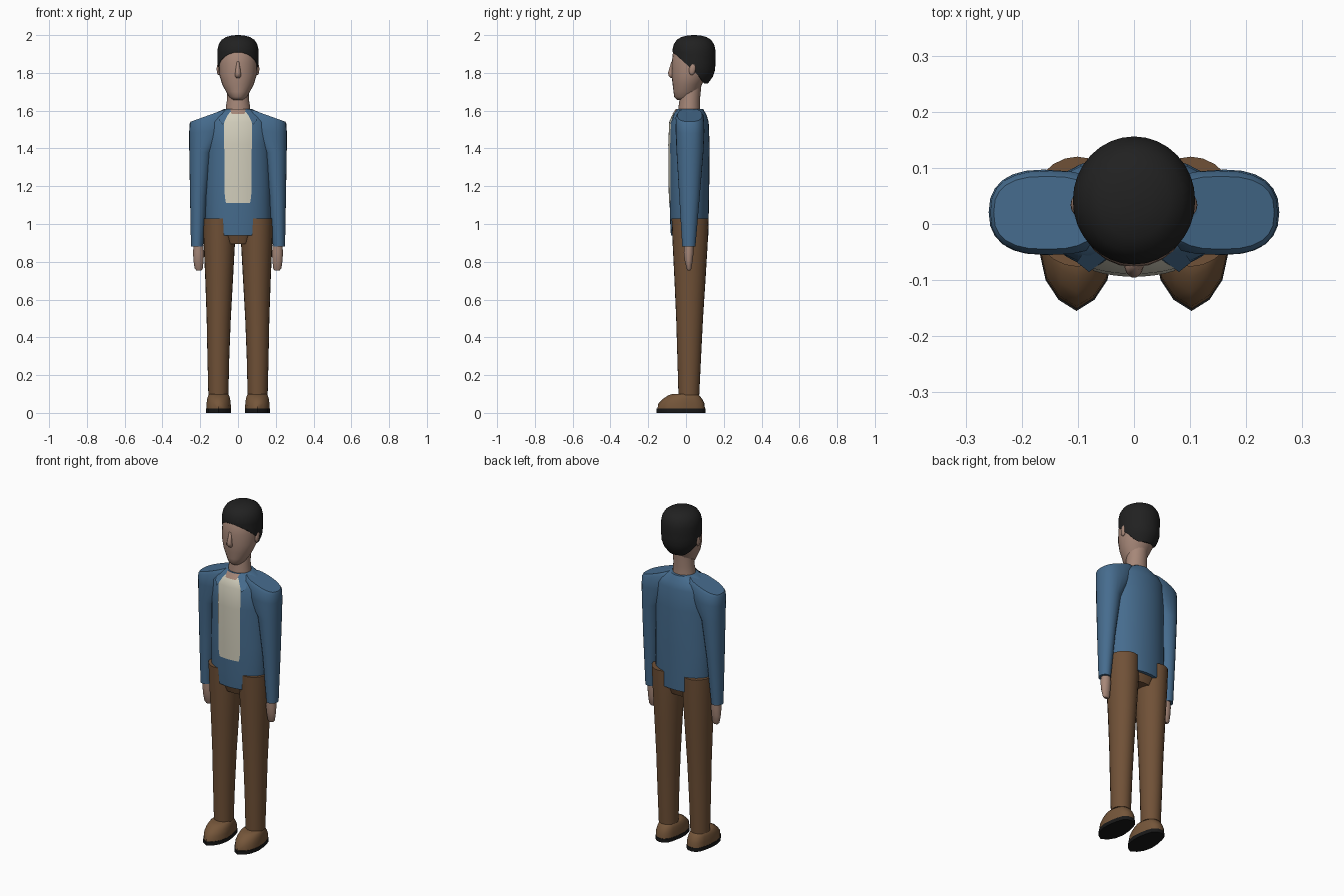
import bpy, bmesh, math

if "Cube" in bpy.data.objects:
    bpy.data.objects.remove(bpy.data.objects["Cube"])


def material(name, rgb):
    m = bpy.data.materials.new(name)
    lin = [((c / 255 + 0.055) / 1.055) ** 2.4 for c in rgb]
    m.diffuse_color = (*lin, 1)
    m.use_nodes = True
    m.node_tree.nodes["Principled BSDF"].inputs["Base Color"].default_value = m.diffuse_color
    return m


BLUE = material("jacket blue", (70, 108, 142))
BROWN = material("trouser brown", (112, 81, 55))
TAN = material("shoe brown", (117, 86, 58))
SKIN = material("skin", (166, 135, 120))
CREAM = material("shirt cream", (210, 206, 188))
HAIR = material("hair black", (33, 33, 33))
SOLE = material("sole black", (24, 24, 24))


def finish(name, bm, mat, angle=40):
    bmesh.ops.recalc_face_normals(bm, faces=bm.faces[:])
    me = bpy.data.meshes.new(name)
    bm.to_mesh(me)
    bm.free()
    me.materials.append(mat)
    ob = bpy.data.objects.new(name, me)
    bpy.context.collection.objects.link(ob)
    bpy.ops.object.select_all(action='DESELECT')
    ob.select_set(True)
    bpy.context.view_layer.objects.active = ob
    bpy.ops.object.shade_smooth_by_angle(angle=math.radians(angle))
    return ob


def loft(name, rings, mat, angle=40):
    """Skin closed rings of 3D points and cap both ends."""
    bm = bmesh.new()
    rows = [[bm.verts.new(p) for p in r] for r in rings]
    n = len(rows[0])
    for a, b in zip(rows, rows[1:]):
        for i in range(n):
            j = (i + 1) % n
            bm.faces.new((a[i], a[j], b[j], b[i]))
    bm.faces.new(rows[0])
    bm.faces.new(rows[-1])
    return finish(name, bm, mat, angle)


def oval(z, hw, y0, y1, cx=0, slope=0, power=2, n=24):
    """Superellipse ring; slope tilts it along x."""
    pts = []
    for i in range(n):
        t = 2 * math.pi * i / n
        c, s = math.cos(t), math.sin(t)
        u = math.copysign(abs(c) ** (2 / power), c) * hw
        v = math.copysign(abs(s) ** (2 / power), s) * (y1 - y0) / 2
        pts.append((cx + u, (y0 + y1) / 2 + v, z + slope * u))
    return pts


def sided(pts, s):
    return [(s * x, y, z) for x, y, z in pts]


# Jacket body
TORSO = [(0.94, 0.160, -0.080, 0.118), (1.03, 0.174, -0.085, 0.120),
         (1.20, 0.172, -0.088, 0.123), (1.42, 0.170, -0.090, 0.125),
         (1.54, 0.172, -0.085, 0.120), (1.575, 0.150, -0.070, 0.110),
         (1.61, 0.070, -0.047, 0.090)]
loft("jacket_body", [oval(*r, n=32) for r in TORSO], BLUE)


def chest_y(x, z, gap):
    """Front of the jacket body at x, z, moved out by gap."""
    z = min(max(z, 0.94), 1.61)
    for a, b in zip(TORSO, TORSO[1:]):
        if z <= b[0]:
            t = (z - a[0]) / (b[0] - a[0])
            hw, y0, y1 = [p + (q - p) * t for p, q in zip(a[1:], b[1:])]
            break
    return (y0 + y1) / 2 - (y1 - y0) / 2 * math.sqrt(max(0, 1 - (x / hw) ** 2)) - gap


def chest_plate(name, rows, mat, gap, cols=8):
    """Thin patch lying on the chest; rows are (z, left x, right x)."""
    bm = bmesh.new()
    grid = []
    for z, xa, xb in rows:
        xs = [xa + (xb - xa) * i / cols for i in range(cols + 1)]
        grid.append([bm.verts.new((x, chest_y(x, z, gap), z)) for x in xs])
    for a, b in zip(grid, grid[1:]):
        for i in range(cols):
            bm.faces.new((a[i], a[i + 1], b[i + 1], b[i]))
    return finish(name, bm, mat)


# Shirt front and open throat
chest_plate("shirt", [(1.11, -0.064, 0.064), (1.15, -0.070, 0.070), (1.20, -0.071, 0.071),
                      (1.42, -0.073, 0.073), (1.54, -0.073, 0.073),
                      (1.575, -0.055, 0.055), (1.592, -0.042, 0.042)], CREAM, 0.004)
chest_plate("throat", [(1.582, -0.034, 0.034), (1.595, -0.038, 0.038),
                       (1.61, -0.040, 0.040)], SKIN, 0.006)

for side, s in (("left", -1), ("right", 1)):
    # Collar flap
    bm = bmesh.new()
    flap = [(0.042, 1.597), (0.068, 1.606), (0.102, 1.553), (0.080, 1.525)]
    gaps = (0.008, 0.004, 0.010, 0.012)
    bm.faces.new([bm.verts.new((s * x, chest_y(x, z, g), z))
                  for (x, z), g in zip(flap, gaps)])
    finish(side + "_collar", bm, BLUE)

    # Sleeve with sloped shoulder
    arm = [oval(1.576, 0.095, -0.045, 0.085, 0.155, -0.36, 2.6),
           oval(1.562, 0.108, -0.055, 0.095, 0.148, -0.30, 2.6),
           oval(1.49, 0.098, -0.055, 0.097, 0.161, -0.10, 2.4),
           oval(1.38, 0.062, -0.050, 0.092, 0.196),
           oval(1.15, 0.045, -0.036, 0.073, 0.209),
           oval(0.88, 0.032, -0.020, 0.050, 0.217)]
    loft(side + "_sleeve", [sided(r, s) for r in arm], BLUE)

    # Hand
    hand = [oval(0.91, 0.024, -0.010, 0.040, 0.210), oval(0.85, 0.029, -0.012, 0.040, 0.209),
            oval(0.81, 0.027, -0.008, 0.036, 0.209), oval(0.765, 0.022, 0.003, 0.029, 0.208),
            oval(0.755, 0.014, 0.008, 0.024, 0.207)]
    loft(side + "_hand", [sided(r, s) for r in hand], SKIN)

    # Trouser leg
    leg = [oval(1.03, 0.085, -0.076, 0.120, 0.101), oval(0.90, 0.083, -0.071, 0.115, 0.099),
           oval(0.70, 0.073, -0.061, 0.103, 0.100), oval(0.50, 0.064, -0.052, 0.090, 0.102),
           oval(0.30, 0.058, -0.046, 0.080, 0.104), oval(0.095, 0.053, -0.040, 0.070, 0.104)]
    loft(side + "_trouser_leg", [sided(r, s) for r in leg], BROWN)

    # Shoe and sole share one pointed outline
    half = [(0, -0.17), (0.032, -0.150), (0.055, -0.115), (0.066, -0.065),
            (0.063, -0.015), (0.053, 0.035), (0.042, 0.066), (0.022, 0.083), (0, 0.087)]
    outline = half + [(-x, y) for x, y in half[-2:0:-1]]

    def shoe_ring(z, kx, ky):
        return [(s * (0.1025 + x * kx), 0.015 + y * ky, z) for x, y in outline]

    loft(side + "_shoe", [shoe_ring(0.018, 0.98, 0.98), shoe_ring(0.05, 0.97, 0.95),
                          shoe_ring(0.075, 0.92, 0.80), shoe_ring(0.092, 0.84, 0.65),
                          shoe_ring(0.10, 0.72, 0.52)], TAN, 50)
    loft(side + "_sole", [shoe_ring(0, 1, 1), shoe_ring(0.022, 1, 1)], SOLE)

    # Ear
    bm = bmesh.new()
    bmesh.ops.create_uvsphere(bm, u_segments=12, v_segments=8, radius=1)
    for v in bm.verts:
        v.co = (s * 0.102 + v.co.x * 0.011, 0.034 + v.co.y * 0.018 + v.co.z * 0.004,
                1.82 + v.co.z * 0.032)
    finish(side + "_ear", bm, SKIN)

# Crotch of the trousers
loft("trouser_seat", [oval(0.895, 0.055, -0.050, 0.085, power=4),
                      oval(0.97, 0.080, -0.074, 0.110, power=4)], BROWN)

# Neck and head
loft("neck", [oval(1.56, 0.066, -0.042, 0.076), oval(1.62, 0.064, -0.040, 0.074),
              oval(1.66, 0.058, -0.034, 0.074), oval(1.77, 0.058, -0.030, 0.085)], SKIN)
loft("head", [oval(1.657, 0.030, -0.046, 0.030), oval(1.672, 0.046, -0.062, 0.050),
              oval(1.70, 0.063, -0.066, 0.070), oval(1.74, 0.084, -0.071, 0.085),
              oval(1.79, 0.099, -0.077, 0.120), oval(1.85, 0.102, -0.076, 0.138),
              oval(1.91, 0.100, -0.069, 0.142), oval(1.95, 0.080, -0.045, 0.120),
              oval(1.975, 0.045, -0.005, 0.085)], SKIN, 60)

# Nose
loft("nose", [oval(1.773, 0.010, -0.080, -0.060, n=10), oval(1.785, 0.017, -0.093, -0.060, n=10),
              oval(1.80, 0.015, -0.096, -0.060, n=10), oval(1.86, 0.007, -0.078, -0.060, n=10)],
     SKIN, 80)

# Hair cap: the hairline drops from the forehead to the nape
PROFILE = [(1.745, 0.66), (1.775, 0.86), (1.81, 0.98), (1.86, 1.0), (1.92, 1.0), (1.95, 0.94),
           (1.975, 0.80), (1.99, 0.58), (1.998, 0.30), (2.0, 0.04)]


def hair_radius(z):
    for (za, ra), (zb, rb) in zip(PROFILE, PROFILE[1:]):
        if z <= zb:
            return ra + (rb - ra) * (z - za) / (zb - za)
    return PROFILE[-1][1]


def hair_ring(level):
    pts = []
    for i in range(32):
        t = 2 * math.pi * i / 32
        y = 0.042 + 0.114 * math.sin(t)
        z = max(level, 1.745, 1.912 - 0.9 * (y + 0.072))
        r = hair_radius(z)
        pts.append((0.109 * r * math.cos(t), 0.042 + 0.114 * r * math.sin(t), z))
    return pts


def hair_rows():
    # Blend each column evenly from the hairline up to the widest level
    base, rim = hair_ring(1.745), 1.92
    rows = []
    for k in range(6):
        row = []
        for i, p in enumerate(base):
            t = 2 * math.pi * i / 32
            z = p[2] + (rim - p[2]) * k / 5
            r = hair_radius(z)
            row.append((0.109 * r * math.cos(t), 0.042 + 0.114 * r * math.sin(t), z))
        rows.append(row)
    return rows + [hair_ring(z) for z, _ in PROFILE[5:]]


loft("hair", hair_rows(), HAIR, 60)
